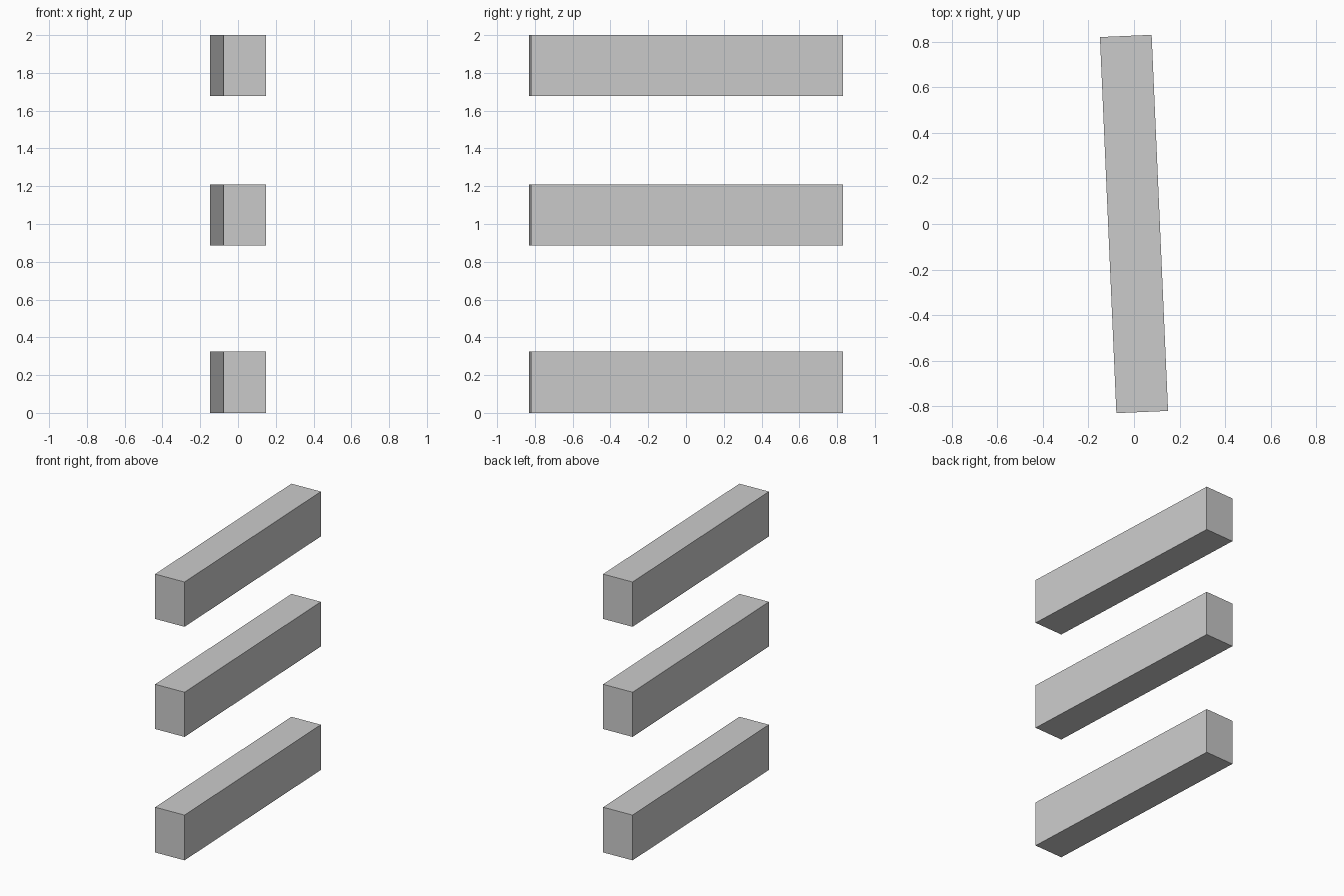
import bpy
from math import radians

if "Cube" in bpy.data.objects:
    bpy.data.objects.remove(bpy.data.objects["Cube"])

WIDTH, LENGTH = 0.227, 1.652
TURN = radians(2.5)


def add_bar(name, bottom, top):
    bpy.ops.mesh.primitive_cube_add(size=1, location=(0, 0, (bottom + top) / 2),
                                    rotation=(0, 0, TURN))
    bar = bpy.context.object
    bar.name = name
    bar.scale = (WIDTH, LENGTH, top - bottom)
    bpy.ops.object.transform_apply(location=False, rotation=False, scale=True)


# Three parallel bars stacked with gaps, slightly turned about z
for name, bottom, top in (("lower_bar", 0.0, 0.325),
                          ("middle_bar", 0.887, 1.208),
                          ("upper_bar", 1.678, 2.0)):
    add_bar(name, bottom, top)
